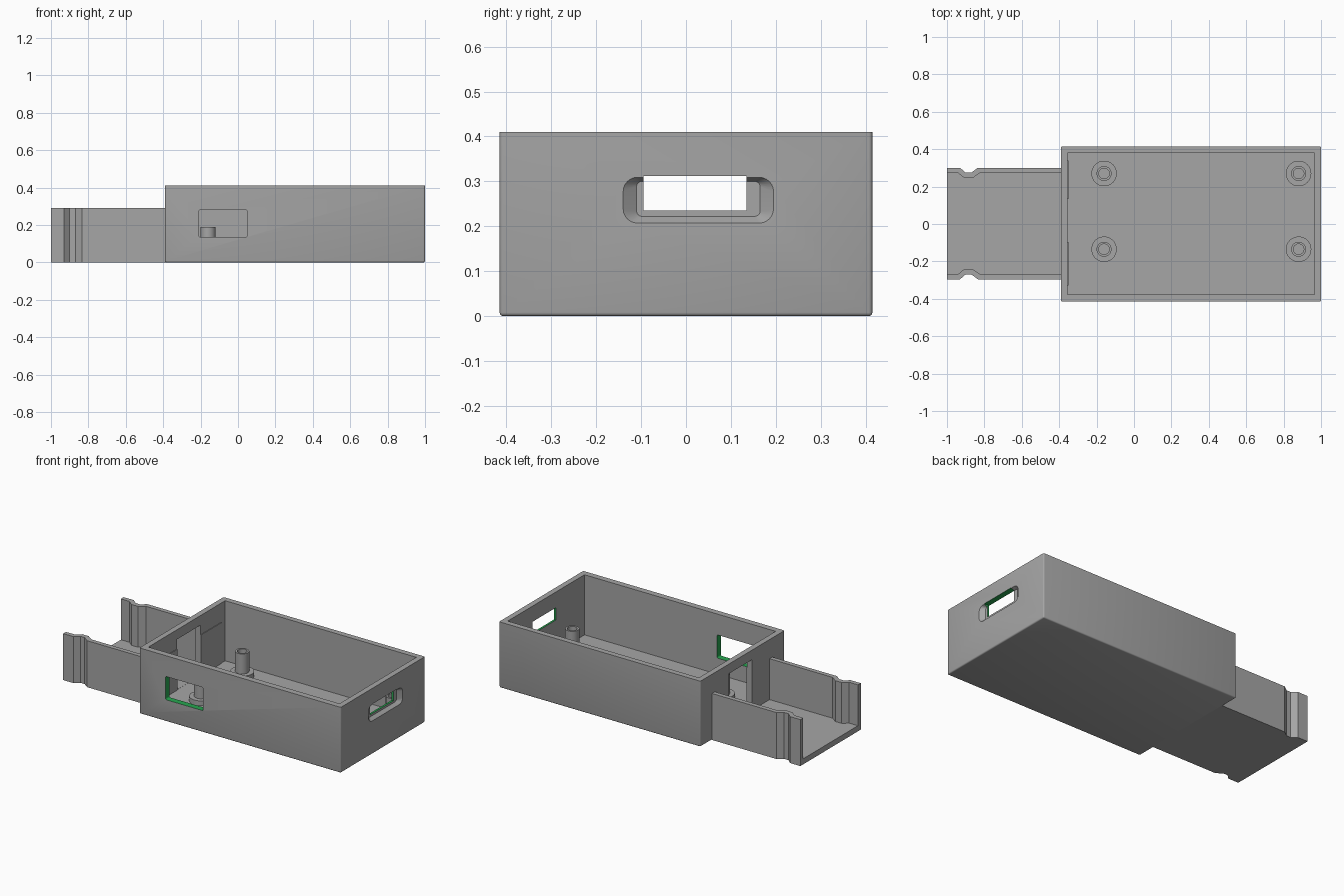
import bpy, bmesh, math
from mathutils import Vector

if "Cube" in bpy.data.objects:
    bpy.data.objects.remove(bpy.data.objects["Cube"])


def material(name, rgb):
    m = bpy.data.materials.new(name)
    m.diffuse_color = (*rgb, 1)
    m.use_nodes = True
    m.node_tree.nodes["Principled BSDF"].inputs["Base Color"].default_value = m.diffuse_color
    return m


GREY = material("grey plastic", (0.38, 0.38, 0.38))
GREEN = material("green cut", (0.02, 0.38, 0.08))
MID_Y = 0.0025   # tray centre line
FLOOR = 0.035    # floor thickness


def finish(name, bm, mat=GREY):
    bmesh.ops.recalc_face_normals(bm, faces=bm.faces)
    me = bpy.data.meshes.new(name)
    bm.to_mesh(me)
    bm.free()
    me.materials.append(mat)
    ob = bpy.data.objects.new(name, me)
    bpy.context.collection.objects.link(ob)
    return ob


def loft(name, rings, mat=GREY):
    """Closed solid through equal-length rings of points."""
    bm = bmesh.new()
    loops = [[bm.verts.new(p) for p in r] for r in rings]
    n = len(loops[0])
    for a, b in zip(loops, loops[1:]):
        for i in range(n):
            bm.faces.new((a[i], a[(i + 1) % n], b[(i + 1) % n], b[i]))
    bm.faces.new(loops[0][::-1])
    bm.faces.new(loops[-1])
    return finish(name, bm, mat)


def prism(name, outline, z0, z1, mat=GREY):
    return loft(name, [[(x, y, z) for x, y in outline] for z in (z0, z1)], mat)


def block(name, x0, x1, y0, y1, z0, z1, mat=GREY):
    return prism(name, [(x0, y0), (x1, y0), (x1, y1), (x0, y1)], z0, z1, mat)


def round_rect(u0, u1, v0, v1, r, seg=6):
    pts = []
    for k, (cu, cv) in enumerate([(u1 - r, v1 - r), (u0 + r, v1 - r),
                                  (u0 + r, v0 + r), (u1 - r, v0 + r)]):
        for i in range(seg + 1):
            a = math.pi / 2 * (k + i / seg)
            pts.append((cu + r * math.cos(a), cv + r * math.sin(a)))
    return pts


def activate(ob):
    bpy.ops.object.select_all(action='DESELECT')
    ob.select_set(True)
    bpy.context.view_layer.objects.active = ob


def cut(target, cutter):
    mod = target.modifiers.new("cut", 'BOOLEAN')
    mod.operation, mod.solver, mod.object = 'DIFFERENCE', 'EXACT', cutter
    mod.material_mode = 'TRANSFER'
    activate(target)
    bpy.ops.object.modifier_apply(modifier=mod.name)
    bpy.data.objects.remove(cutter)


# Open box with softened bottom and upright edges
box = block("box", -0.39, 1.0, -0.415, 0.415, 0, 0.41)
bm = bmesh.new()
bm.from_mesh(box.data)
edges = [e for e in bm.edges if min(v.co.z for v in e.verts) < 0.01]
bmesh.ops.bevel(bm, geom=edges, offset=0.008, segments=3, profile=0.5,
                affect='EDGES')
bm.to_mesh(box.data)
bm.free()
cut(box, block("cavity", -0.355, 0.965, -0.377, 0.38, FLOOR, 0.6))

# Doorway from the box to the tray
cut(box, block("doorway", -0.5, -0.3, -0.095, 0.135, FLOOR + 0.001, 0.35))

# Window in the front wall
window = round_rect(-0.21, 0.05, 0.135, 0.28, 0.008, 3)
cut(box, loft("window", [[(x, y, z) for x, z in window]
                         for y in (-0.5, -0.3)], GREEN))

# Port in the right wall: tapered recess, then a straight slot
outer = round_rect(-0.142, 0.197, 0.206, 0.310, 0.032)
mouth = round_rect(-0.140, 0.195, 0.207, 0.309, 0.032)
inner = round_rect(-0.110, 0.165, 0.222, 0.300, 0.012)
cut(box, loft("port_recess", [[(x, y, z) for y, z in ring] for x, ring in
                              ((1.002, outer), (1.0, mouth), (0.978, inner))]))
cut(box, block("port_slot", 0.9, 1.1, -0.095, 0.135, 0.235, 0.312, GREEN))
activate(box)
bpy.ops.object.shade_smooth_by_angle(angle=math.radians(35))

# Thin ledges inside the box either side of the doorway
block("ledge_front", -0.36, -0.351, -0.33, -0.095, 0.03, 0.29)
block("ledge_back", -0.36, -0.351, 0.135, 0.34, 0.03, 0.29)

# Tray with a pinched groove near the open end of each side wall
out = [(-1, 0.298), (-0.93, 0.298), (-0.9, 0.272), (-0.87, 0.272),
       (-0.835, 0.298), (-0.375, 0.298)]
inn = [(-1, 0.27), (-0.94, 0.27), (-0.907, 0.243), (-0.863, 0.243),
       (-0.825, 0.27), (-0.375, 0.27)]
prism("tray_floor", [(x, MID_Y + y) for x, y in out]
      + [(x, MID_Y - y) for x, y in out[::-1]], 0, FLOOR)
for side, s in (("back", 1), ("front", -1)):
    prism("tray_wall_" + side,
          [(x, MID_Y + s * y) for x, y in out + inn[::-1]], 0, 0.29)

# Four hollow standoffs on round pads
PROFILE = [(0.068, 0.03), (0.068, 0.065), (0.04, 0.065), (0.04, 0.19),
           (0.028, 0.19), (0.028, 0.07), (0, 0.07)]
for x in (-0.16, 0.88):
    for y in (-0.135, 0.27):
        bm = bmesh.new()
        vs = [bm.verts.new((r, 0, z)) for r, z in PROFILE]
        es = [bm.edges.new(p) for p in zip(vs, vs[1:])]
        bmesh.ops.spin(bm, geom=vs + es, cent=(0, 0, 0), axis=(0, 0, 1),
                       angle=2 * math.pi, steps=32, use_duplicate=False)
        bmesh.ops.remove_doubles(bm, verts=bm.verts, dist=1e-5)
        bmesh.ops.translate(bm, verts=bm.verts, vec=Vector((x, y, 0)))
        activate(finish("standoff", bm))
        bpy.ops.object.shade_smooth_by_angle(angle=math.radians(35))
